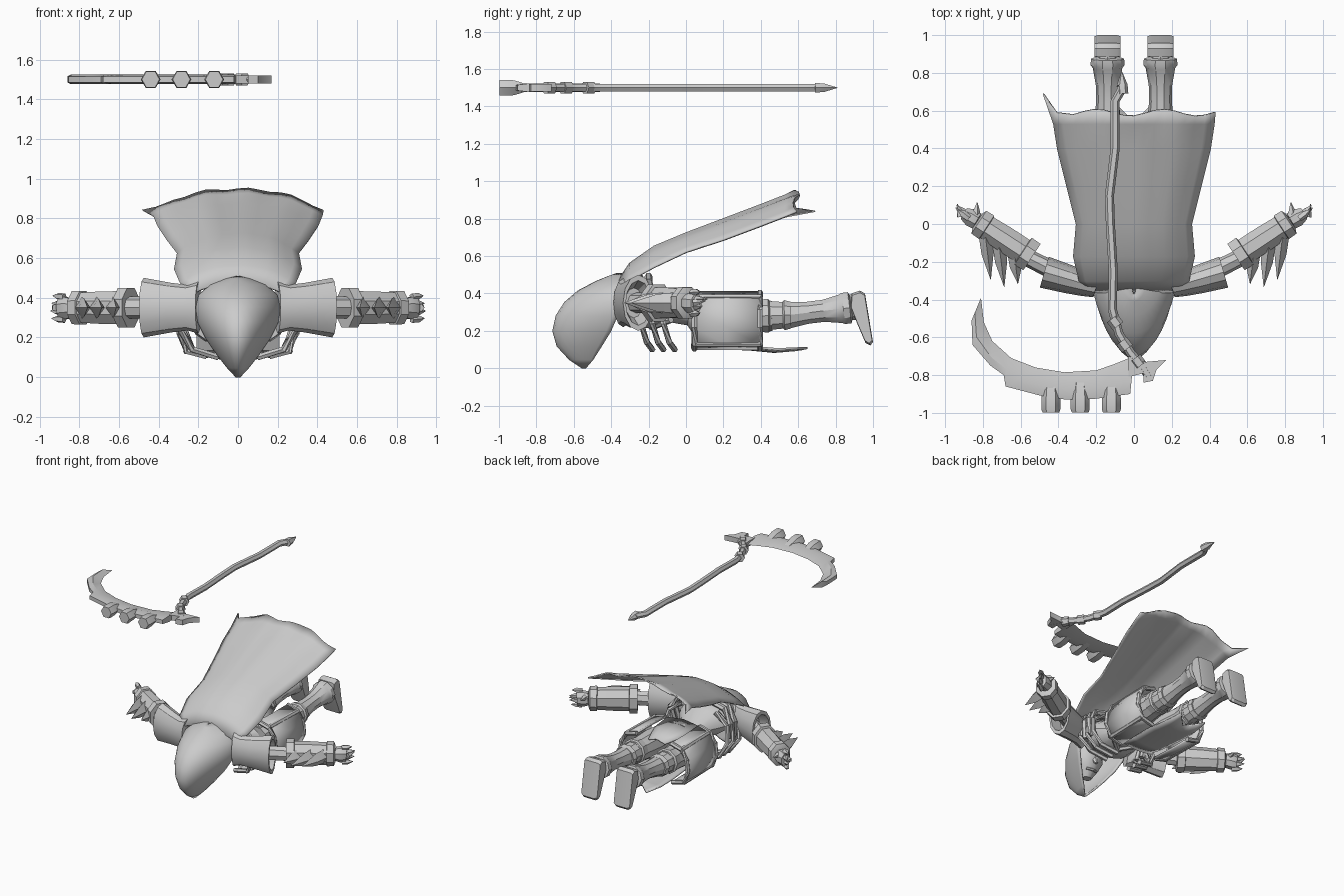
import bpy, bmesh, math
from mathutils import Vector

cube = bpy.data.objects.get("Cube")
if cube:
    bpy.data.objects.remove(cube, do_unlink=True)

GREY = (0.6, 0.6, 0.6, 1)
mat = bpy.data.materials.new("plain grey")
mat.use_nodes = True
mat.diffuse_color = GREY
mat.node_tree.nodes["Principled BSDF"].inputs["Base Color"].default_value = GREY
parts = []


def add(name, verts, faces):
    me = bpy.data.meshes.new(name)
    me.from_pydata([tuple(v) for v in verts], [], faces)
    bm = bmesh.new()
    bm.from_mesh(me)
    bmesh.ops.recalc_face_normals(bm, faces=bm.faces)
    bm.to_mesh(me)
    bm.free()
    me.materials.append(mat)
    ob = bpy.data.objects.new(name, me)
    bpy.context.collection.objects.link(ob)
    parts.append(ob)
    return ob


def loft(name, rings, closed=True):
    n = len(rings[0])
    faces = [(i * n + j, i * n + (j + 1) % n, (i + 1) * n + (j + 1) % n, (i + 1) * n + j)
             for i in range(len(rings) - 1) for j in range(n if closed else n - 1)]
    if closed:
        faces += [tuple(range(n)), tuple(range((len(rings) - 1) * n, len(rings) * n))]
    return add(name, [v for r in rings for v in r], faces)


def limb(name, a, b, profile, sides=10, turn=0.0):
    """Turned shape from a to b; profile rows are (fraction, side radius, height radius)."""
    a, b = Vector(a), Vector(b)
    d = (b - a).normalized()
    up = Vector((0, 0, 1)) if abs(d.z) < 0.9 else Vector((0, 1, 0))
    side = d.cross(up).normalized()
    up = side.cross(d)
    angles = [2 * math.pi * (k + turn) / sides for k in range(sides)]
    return loft(name, [[a.lerp(b, t) + side * (r * math.cos(q)) + up * (h * math.sin(q))
                        for q in angles] for t, r, h in profile])


def tube(name, pts, r, sides=6):
    pts = [Vector(p) for p in pts]
    rings = []
    for i, p in enumerate(pts):
        d = (pts[min(i + 1, len(pts) - 1)] - pts[max(i - 1, 0)]).normalized()
        ref = Vector((0, 0, 1)) if abs(d.z) < 0.8 else Vector((0, 1, 0))
        s = d.cross(ref).normalized()
        u = s.cross(d)
        rings.append([p + s * (r * math.cos(2 * math.pi * k / sides))
                      + u * (r * math.sin(2 * math.pi * k / sides)) for k in range(sides)])
    return loft(name, rings)


def sheet(name, rows, thick=0.012):
    ob = loft(name, rows, closed=False)
    m = ob.modifiers.new("thickness", 'SOLIDIFY')
    m.thickness = thick
    m.offset = 0
    return ob


# Scythe: crooked shaft, bindings, curved blade and thick teeth
Z = 1.5
shaft = [(-.07, .74), (-.06, .72), (-.1, .65), (-.1, .4), (-.13, .15), (-.125, 0),
         (-.11, -.25), (-.115, -.45), (-.08, -.58), (-.02, -.68), (.05, -.76), (.08, -.81)]
tube("scythe_shaft", [(x, y, Z) for x, y in shaft], .024)
limb("shaft_spike", (-.06, .69, Z), (-.065, .81, Z), [(0, .03, .03), (.4, .028, .026), (1, .001, .001)], 6)
for x, y in ((-.1, -.52), (-.05, -.64), (.02, -.73)):
    limb("shaft_binding", (x - .015, y + .02, Z), (x + .015, y - .02, Z),
         [(0, .035, .034), (1, .035, .034)], 6)
inner = [(-.81, -.39), (-.795, -.52), (-.75, -.62), (-.65, -.71), (-.52, -.76),
         (-.37, -.785), (-.2, -.775), (-.1, -.74), (0, -.7)]
outer = [(-.86, -.51), (-.855, -.64), (-.76, -.75), (-.69, -.8), (-.68, -.86),
         (-.49, -.91), (-.36, -.93), (-.2, -.925), (-.02, -.9)]
rings = []
for (a, b), (c, d) in zip(inner, outer):
    mx, my = a * .35 + c * .65, b * .35 + d * .65
    rings.append([(a, b, Z), (mx, my, Z + .024), (c, d, Z + .015), (c, d, Z - .015), (mx, my, Z - .024)])
loft("scythe_blade", rings)
spike = [(-.03, -.7), (.06, -.73), (.17, -.72), (.12, -.77), (.1, -.83), (.05, -.84), (.05, -.79), (-.03, -.81)]
loft("blade_back_spike", [[(x, y, Z + dz) for x, y in spike] for dz in (-.02, .02)])
for x in (-.44, -.285, -.12):
    limb("blade_tooth", (x, -.84, Z), (x, -.998, Z),
         [(0, .04, .018), (.5, .05, .046), (.9, .05, .049), (1, .044, .046)], 6)

# Cape: arched sheet widening to a ragged hem
cape_rows = [(-.36, .23, .47, .05), (-.3, .29, .56, .09), (-.17, .32, .65, .11), (0, .305, .72, .1),
             (.2, .355, .795, .11), (.4, .405, .87, .11), (.53, .425, .92, .11), (.59, .43, .945, .11)]
rows = []
for i, (y, w, z, drop) in enumerate(cape_rows):
    row = []
    for k in range(17):
        u = k / 8 - 1
        hem = .018 * math.cos(k * .95 + 2.2) if i == 7 else 0
        wave = .006 * math.sin(k * 1.6) * i / 7
        row.append((u * w, y + hem, z - drop * abs(u) ** 2.4 + wave))
    rows.append(row)
rows[-1][0] = (-.48, .69, .84)
rows[-1][1] = (-.41, .59, .855)
sheet("cape", rows, .01)

# Hood: pointed U slices, open underneath around the face
hood_rows = [(.003, .006, -.55, -.535), (.05, .05, -.62, -.495), (.12, .105, -.685, -.45),
             (.2, .16, -.708, -.4), (.28, .2, -.69, -.365), (.35, .21, -.645, -.345),
             (.41, .195, -.575, -.335), (.46, .14, -.48, -.335), (.49, .06, -.405, -.335), (.502, .01, -.37, -.335)]
rows = []
for z, w, front, back in hood_rows:
    row = []
    for k in range(17):
        q = math.pi * k / 16
        row.append((w * math.cos(q), back + (front - back) * math.sin(q) ** 1.5, z))
    rows.append(row)
sheet("hood", rows, .014)

# Head: face looks back and down inside the hood
limb("head", (0, -.51, .39), (0, -.52, .13),
     [(0, .05, .06), (.2, .11, .1), (.5, .115, .1), (.75, .08, .075), (1, .035, .03)], 12)
limb("nose", (0, -.44, .28), (0, -.415, .21), [(0, .015, .02), (.7, .022, .02), (1, .01, .01)], 6)
tube("mouth", [(-.045, -.47, .18), (0, -.45, .17), (.045, -.47, .18)], .01)
limb("neck", (0, -.45, .36), (0, -.28, .36), [(0, .08, .07), (1, .1, .09)])

# Torso narrowing to the waist, pelvis, belt and straps
limb("torso", (0, -.35, .35), (0, .12, .27),
     [(0, .15, .1), (.15, .21, .125), (.35, .19, .11), (.58, .1, .06), (.78, .09, .06), (.86, .17, .1), (1, .17, .11)], 14)
limb("belt", (0, .05, .28), (0, .095, .275), [(0, .19, .13), (1, .2, .14)], 14)
for a in (-1, 1):
    tube("chest_strap", [(a * .18, -.28, .3), (0, -.18, .22), (-a * .14, -.08, .26)], .018)

for s in (1, -1):
    # Ribs hang forward of the chest
    for i in range(3):
        y = -.26 + i * .06
        tube("rib", [(s * .14, y - .02, .43), (s * .25, y - .01, .36), (s * (.295 - .012 * i), y + .02, .24),
                     (s * .23, y + .05, .14), (s * .1, y + .08, .1)], .017)
    # Layered collar beside the hood
    for i in range(3):
        tube("collar_band", [(s * .06, -.3 + i * .05, .49), (s * .19, -.3 + i * .05, .46),
                             (s * .26, -.28 + i * .05, .37), (s * .24, -.3 + i * .05, .25)], .022)
    # Flared shoulder sleeve and upper arm
    limb("shoulder_sleeve", (s * .2, -.335, .35), (s * .475, -.255, .35),
         [(0, .055, .13), (.2, .065, .115), (.5, .075, .125), (1, .085, .15), (1, .07, .12), (.7, .05, .08)], 12)
    limb("upper_arm", (s * .38, -.27, .35), (s * .6, -.16, .35), [(0, .05, .055), (1, .045, .055)], 8)
    # Gauntlet with cuff, wrist ring and outer spikes
    elbow, wrist = Vector((s * .54, -.175, .35)), Vector((s * .83, .015, .35))
    limb("gauntlet", elbow, wrist,
         [(0, .075, .085), (0, .09, .107), (.16, .092, .107), (.17, .075, .09), (.5, .075, .088),
          (.82, .07, .082), (.83, .08, .092), (.97, .078, .09), (1, .05, .065)], 8, .5)
    out = Vector((s * -.12, -.99, 0)).normalized()
    for t, n in ((.25, .15), (.53, .22), (.78, .23)):
        p = elbow.lerp(wrist, t) + Vector((s * .02, -.04, 0))
        limb("gauntlet_spike", p, p + out * n, [(0, .035, .055), (.4, .032, .046), (1, .001, .001)], 4)
    # Hand with pointed fingers
    limb("palm", wrist, (s * .9, .055, .345), [(0, .05, .05), (.5, .052, .06), (1, .035, .055)], 8, .5)
    for i in range(4):
        z = .29 + i * .038
        tip = (s * (.945 - .006 * abs(i - 1)), .075 + .012 * (i % 3), z + .006)
        limb("finger", (s * .875, .03, z), tip, [(0, .019, .018), (.55, .02, .018), (1, .002, .002)], 5)
    limb("finger_claw", (s * .92, .04, .35), (s * .935, .105, .36), [(0, .02, .02), (1, .002, .002)], 5)
    limb("thumb", (s * .84, .02, .37), (s * .83, .115, .37), [(0, .024, .024), (.5, .02, .02), (1, .002, .002)], 5)

    # Leg: thigh, knee guard, shin and boot cuff
    x = s * .14
    limb("thigh", (s * .13, .05, .27), (x, .46, .28), [(0, .09, .09), (.5, .1, .1), (1, .08, .085)], 10)
    limb("knee_guard", (x, .39, .28), (x, .56, .285),
         [(0, .07, .07), (0, .09, .09), (.3, .095, .095), (.35, .08, .08), (.75, .075, .075),
          (.8, .088, .085), (1, .08, .075)], 10)
    limb("shin", (x, .55, .285), (x, .885, .325),
         [(0, .07, .075), (.3, .06, .062), (.55, .062, .062), (.82, .078, .08), (.87, .09, .088),
          (.97, .088, .088), (1, .06, .06)], 10)
    limb("ankle", (x, .87, .325), (x, .95, .33), [(0, .058, .07), (1, .055, .065)], 8)
    # Foot: toes point down
    profile = [(.885, .4), (.93, .415), (.957, .4), (1.0, .14), (.985, .122), (.96, .135), (.915, .24), (.88, .33)]
    loft("foot", [[(x + dx, .93 + (y - .93) * f, .28 + (z - .28) * f) for y, z in profile]
                  for dx, f in ((-.068, .92), (-.05, 1), (.05, 1), (.068, .92))])

    # Hip plate curved round the thigh, with raised frame
    arc = [(.14, .405), (.23, .38), (.275, .31), (.285, .22), (.25, .13), (.15, .105)]
    sheet("hip_plate", [[(s * (px + .01 * (y > .2)), y, z) for px, z in arc] for y in (.04, .22, .4)], .016)
    for y in (.045, .395):
        tube("hip_frame", [(s * (px + .008), y, z) for px, z in arc], .017)
    for px, z in (arc[1], arc[4]):
        tube("hip_rail", [(s * px, .04, z), (s * (px + .01), .4, z)], .017)

# Loincloth with two tails below the legs, and a short back flap
cloth = [(.03, .12, .125, 0), (.15, .13, .11, 0), (.35, .14, .1, 0), (.47, .13, .088, .02), (.54, .11, .095, .11)]
sheet("loincloth", [[(u * w / 3, y + tail * abs(u / 3), z + .014 * (u / 3) ** 2) for u in range(-3, 4)]
                    for y, w, z, tail in cloth])
sheet("back_flap", [[(u * w, y, z - .02 * abs(u)) for u in (-1, -.5, 0, .5, 1)]
                    for y, w, z in ((.03, .14, .41), (.2, .13, .4), (.36, .07, .385))])

# Smooth shading with sharp edges kept
bpy.ops.object.select_all(action='DESELECT')
for ob in parts:
    ob.select_set(True)
bpy.context.view_layer.objects.active = parts[0]
bpy.ops.object.shade_smooth_by_angle(angle=math.radians(32))
